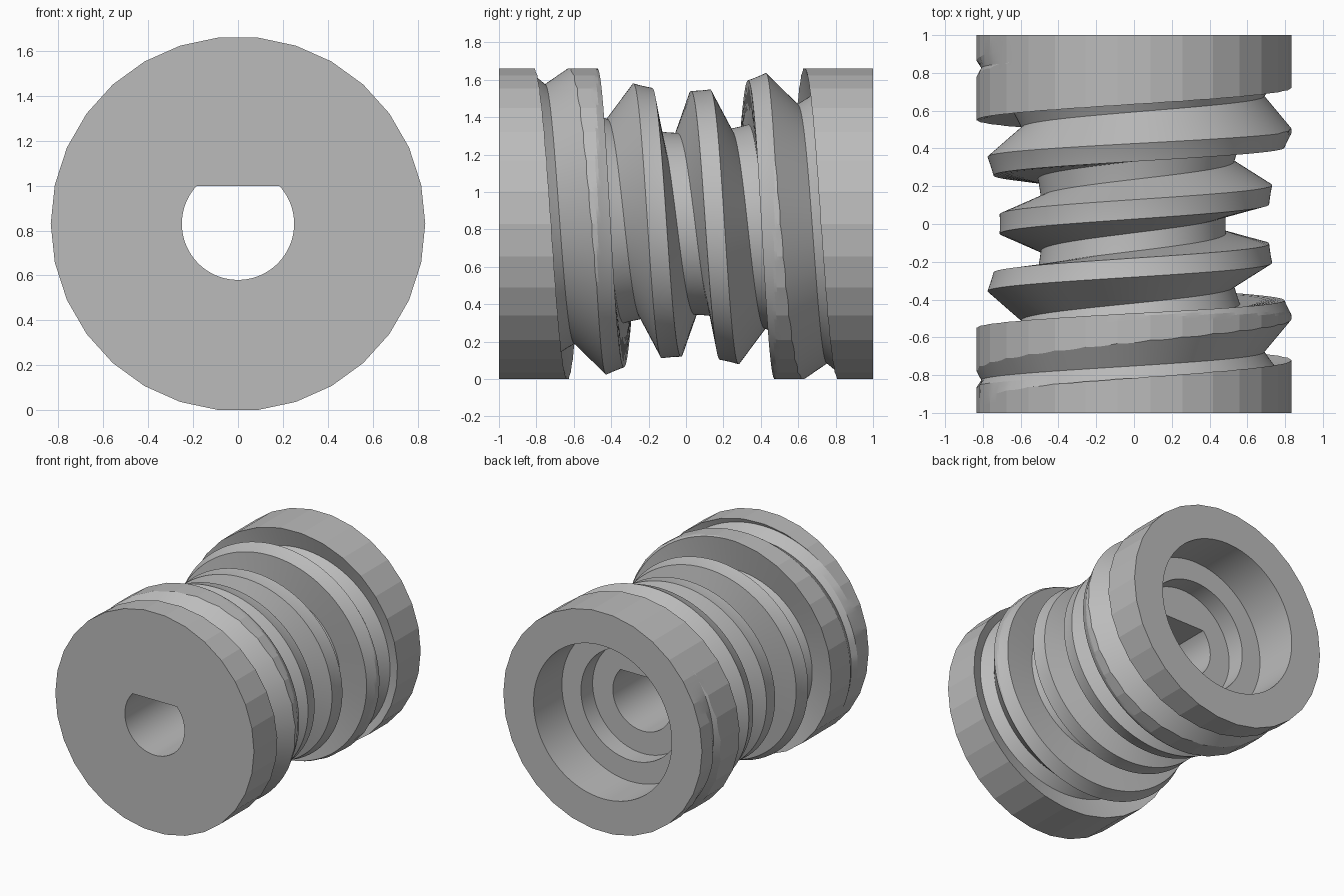
import bpy, bmesh, math
from math import sin, cos, tau, radians

if "Cube" in bpy.data.objects:
    bpy.data.objects.remove(bpy.data.objects["Cube"], do_unlink=True)

STEPS = 180            # columns around the axis
SIDES = 30             # facets of the blank
APOTHEM = 0.83         # blank size, also the axis height
WHEEL = 1.70           # distance from the worm axis to the mating wheel centre
CREST, ROOT = 0.99, 1.215   # thread crest and groove floor, measured from the wheel centre
PITCH = tau / 20       # mating wheel has 20 teeth
W_ROOT, W_CREST = 0.04, 0.105   # groove half widths in wheel angle
LAND_CUTS = 8


def blank_radius(t):
    sector = tau / SIDES
    return APOTHEM / cos((t + sector / 2) % sector - sector / 2)


def d_radius(t):
    c = cos(t)
    flat = 0.25 * cos(radians(48))
    return min(0.25, flat / c) if c > 0 else 0.25


def column(t):
    """Thread outline, front to back, at one angle around the axis."""
    rb = blank_radius(t)
    limit = math.atan(1 / (WHEEL - rb))

    def clamp(a):
        return max(-limit, min(limit, a))

    def outer(a):
        return max(CREST, (WHEEL - rb) / cos(clamp(a)))

    def flank_width(c, side):
        lo, hi = W_ROOT, W_CREST
        for _ in range(24):
            w = (lo + hi) / 2
            depth = ROOT + (CREST - ROOT) * (w - W_ROOT) / (W_CREST - W_ROOT)
            if depth > outer(c + side * w):
                lo = w
            else:
                hi = w
        return lo

    pts = []
    last = None
    for k in range(-5, 5):
        c = PITCH * (k + t / tau - 0.25)
        start, end = c - flank_width(c, -1), c + flank_width(c, 1)
        if last is not None:
            # crest between two grooves
            for i in range(LAND_CUTS + 1):
                a = clamp(last + (start - last) * i / LAND_CUTS)
                pts.append((a, outer(a)))
            # groove floor
            for w in (-W_ROOT, 0, W_ROOT):
                a = clamp(c + w)
                pts.append((a, max(ROOT, outer(a)) if abs(a) < limit else outer(a)))
        last = end
    return [(WHEEL - rho * cos(a), rho * sin(a)) for a, rho in pts]


def loft(bm, columns):
    """Join neighbouring columns of points with quads."""
    rows = [[bm.verts.new(p) for p in col] for col in columns]
    for a, b in zip(rows, rows[1:]):
        for i in range(len(a) - 1):
            bm.faces.new((a[i], a[i + 1], b[i + 1], b[i]))


def place(t, r, y):
    return (r * sin(t), y, APOTHEM + r * cos(t))


bm = bmesh.new()
angles = [tau * i / STEPS for i in range(STEPS + 1)]

# Threaded outside
loft(bm, [[place(t, r, y) for r, y in column(t)] for t in angles])

# End faces, D-shaped bore and stepped counterbore
inside = []
for t in angles:
    rb, d = blank_radius(t), d_radius(t)
    steps = [(rb, -1), (d, -1), (d, 0.52), (0.42, 0.52), (0.42, 0.66),
             (0.58, 0.66), (0.58, 1), (rb, 1)]
    inside.append([place(t, r, y) for r, y in steps])
loft(bm, inside)

bmesh.ops.remove_doubles(bm, verts=bm.verts, dist=1e-5)
bmesh.ops.dissolve_degenerate(bm, dist=1e-5, edges=bm.edges)
bmesh.ops.recalc_face_normals(bm, faces=bm.faces)
mesh = bpy.data.meshes.new("worm_gear")
bm.to_mesh(mesh)
bm.free()
worm = bpy.data.objects.new("worm_gear", mesh)
bpy.context.collection.objects.link(worm)

# Plain grey
grey = bpy.data.materials.new("plain_grey")
grey.use_nodes = True
colour = (0.5, 0.5, 0.5, 1)
grey.diffuse_color = colour
grey.node_tree.nodes["Principled BSDF"].inputs["Base Color"].default_value = colour
mesh.materials.append(grey)

bpy.ops.object.select_all(action="DESELECT")
worm.select_set(True)
bpy.context.view_layer.objects.active = worm
bpy.ops.object.shade_smooth_by_angle(angle=radians(10))
